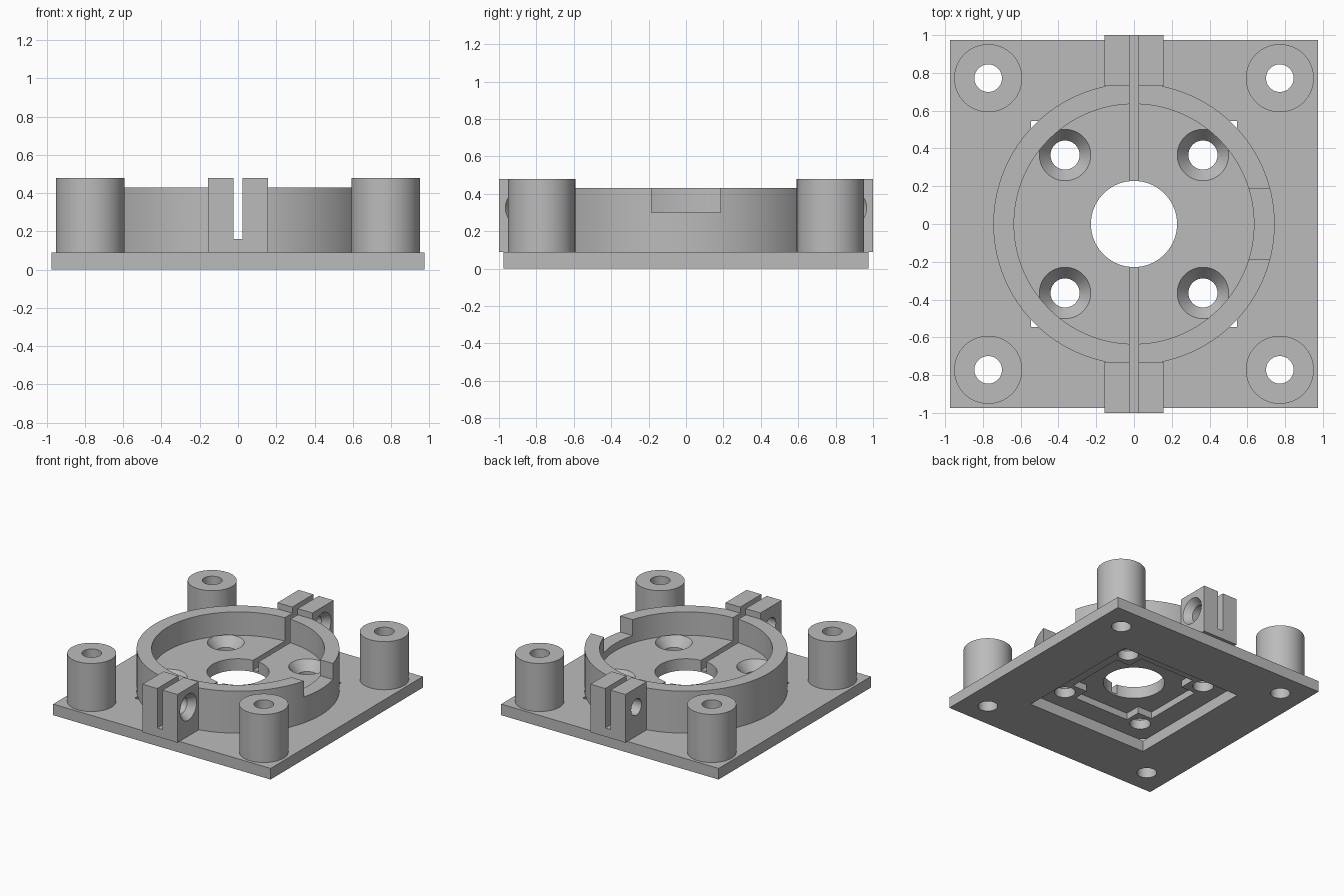
import bpy, bmesh, math
from mathutils import Matrix

cube = bpy.data.objects.get("Cube")
if cube:
    bpy.data.objects.remove(cube, do_unlink=True)

grey = bpy.data.materials.new("grey_plastic")
grey.use_nodes = True
colour = (0.5, 0.5, 0.5, 1)
grey.diffuse_color = colour
grey.node_tree.nodes["Principled BSDF"].inputs["Base Color"].default_value = colour


def make_object(name, bm):
    mesh = bpy.data.meshes.new(name)
    bm.to_mesh(mesh)
    bm.free()
    mesh.materials.append(grey)
    obj = bpy.data.objects.new(name, mesh)
    bpy.context.collection.objects.link(obj)
    return obj


def box(name, low, high):
    bm = bmesh.new()
    bmesh.ops.create_cube(bm, size=1)
    for v in bm.verts:
        for i in range(3):
            v.co[i] = low[i] if v.co[i] < 0 else high[i]
    return make_object(name, bm)


def round_bar(name, x, y, z0, z1, r0, r1=None, segments=96):
    """Upright cylinder or cone from z0 to z1."""
    bm = bmesh.new()
    bmesh.ops.create_cone(bm, cap_ends=True, segments=segments, radius1=r0,
                          radius2=r0 if r1 is None else r1, depth=z1 - z0,
                          matrix=Matrix.Translation((x, y, (z0 + z1) / 2)))
    return make_object(name, bm)


def cross_bar(x0, x1, y, z, r0, r1):
    """Cylinder or cone cutter lying along x."""
    obj = round_bar("cutter", 0, 0, x0, x1, r0, r1, 64)
    obj.data.transform(Matrix.Translation((0, y, z)) @ Matrix.Rotation(math.pi / 2, 4, "Y"))
    return obj


def cut(obj, cutters):
    """Subtract the cutters, bake the result and remove them."""
    for c in cutters:
        c.hide_render = True
        mod = obj.modifiers.new("cut", "BOOLEAN")
        mod.operation = "DIFFERENCE"
        mod.solver = "EXACT"
        mod.object = c
    bpy.context.view_layer.update()
    graph = bpy.context.evaluated_depsgraph_get()
    mesh = bpy.data.meshes.new_from_object(obj.evaluated_get(graph))
    obj.modifiers.clear()
    obj.data = mesh
    for c in cutters:
        bpy.data.objects.remove(c, do_unlink=True)


def slot():
    return box("cutter", (-0.024, -1.2, 0.16), (0.024, 1.2, 0.7))


PLATE, RING_TOP, POST_TOP, FLOOR = 0.09, 0.43, 0.48, 0.24
POST, SCREW, HALF, RECESS = 0.772, 0.365, 0.975, 0.545
corners = [(sx, sy) for sx in (-1, 1) for sy in (-1, 1)]
parts = []

# Base plate with square opening and post holes
plate = box("base_plate", (-HALF, -HALF, 0), (HALF, HALF, PLATE))
cut(plate, [box("cutter", (-RECESS, -RECESS, -1), (RECESS, RECESS, 1))] +
    [round_bar("cutter", sx * POST, sy * POST, -1, 1, 0.073, segments=64) for sx, sy in corners])
parts.append(plate)

# Hollow corner posts
for sx, sy in corners:
    x, y = sx * POST, sy * POST
    side = ("back" if sy > 0 else "front") + ("_left" if sx > 0 else "_right")
    post = round_bar(side + "_post", x, y, PLATE, POST_TOP, 0.18)
    cut(post, [round_bar("cutter", x, y, -1, 1, 0.073, segments=64)])
    parts.append(post)

# Round cup: floor, wall, centre hole, underside pocket, slot and wall notch
cup = round_bar("ring_housing", 0, 0, PLATE, RING_TOP, 0.745, segments=128)
cutters = [
    round_bar("cutter", 0, 0, FLOOR, 1, 0.635, segments=128),
    round_bar("cutter", 0, 0, -1, 1, 0.228),
    box("cutter", (-0.38, -0.25, -1), (0.38, 0.25, 0.145)),
    box("cutter", (-0.25, -0.38, -1), (0.25, 0.38, 0.145)),
    slot(),
    box("cutter", (0.4, -0.185, 0.3), (1, 0.185, 1)),
]
# Countersunk screw holes
for sx, sy in corners:
    x, y = sx * SCREW, sy * SCREW
    cutters.append(round_bar("cutter", x, y, -1, 1, 0.077, segments=64))
    cutters.append(round_bar("cutter", x, y, 0.165, FLOOR + 0.005, 0.077, 0.14, 64))
cut(cup, cutters)
parts.append(cup)

# Split clamp lugs with a countersunk cross hole
for name, s in (("front_clamp", -1), ("back_clamp", 1)):
    y0, y1 = sorted((s * 0.73, s))
    lug = box(name, (-0.157, y0, PLATE), (0.157, y1, POST_TOP))
    cut(lug, [slot(),
              cross_bar(-1, 1, s * 0.86, 0.325, 0.066, 0.066),
              cross_bar(0.1, 0.16, s * 0.86, 0.325, 0.066, 0.108)])
    parts.append(lug)

# Smooth the round walls, keep the edges crisp
bpy.ops.object.select_all(action="DESELECT")
for p in parts:
    p.select_set(True)
bpy.context.view_layer.objects.active = plate
bpy.ops.object.shade_smooth_by_angle(angle=math.radians(25))
